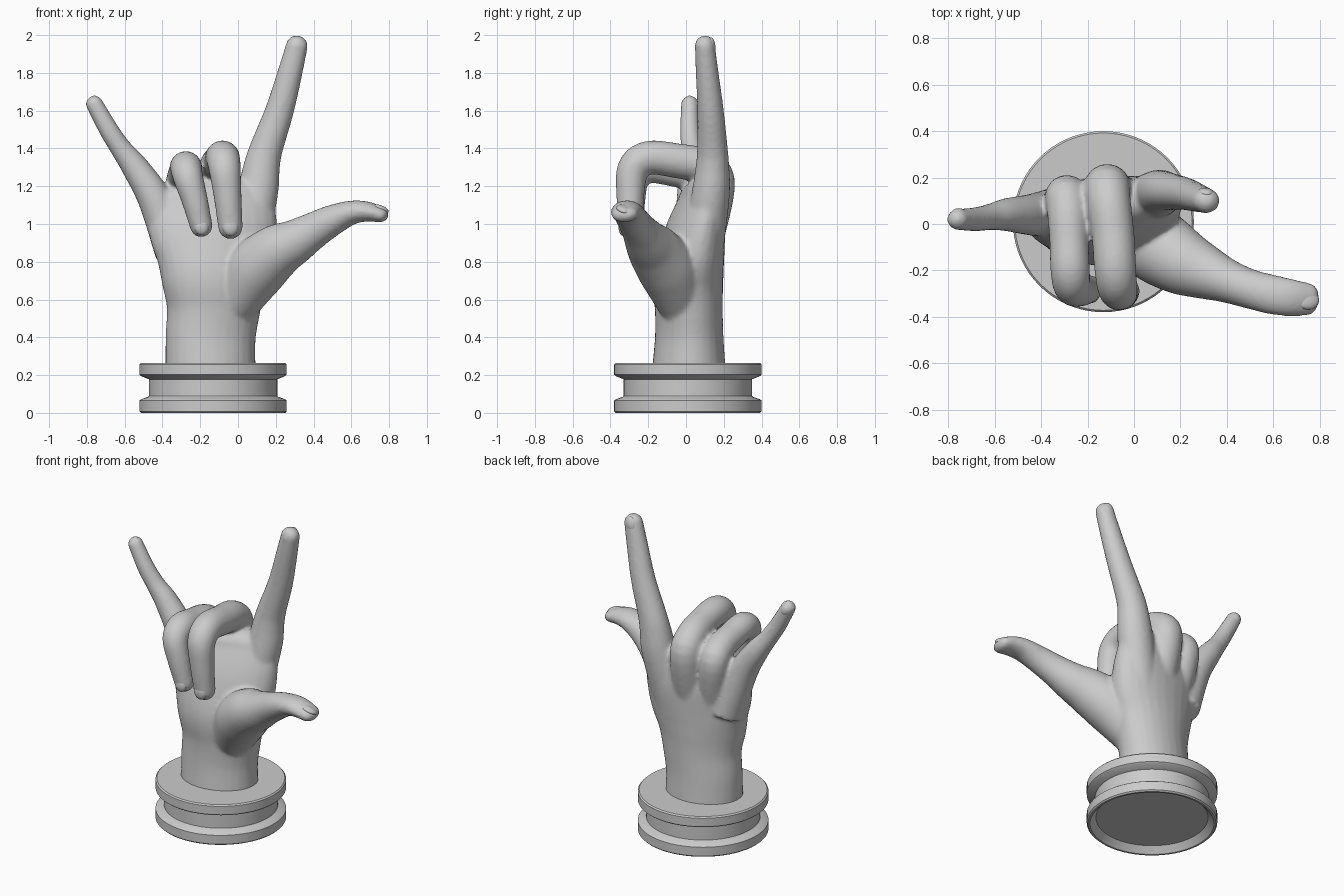
import bpy, bmesh, math
from mathutils import Vector

cube = bpy.data.objects.get("Cube")
if cube:
    bpy.data.objects.remove(cube, do_unlink=True)

grey = bpy.data.materials.new("plain grey")
grey.use_nodes = True
COLOR = (0.6, 0.6, 0.6, 1)
grey.diffuse_color = COLOR
grey.node_tree.nodes["Principled BSDF"].inputs["Base Color"].default_value = COLOR


def make_object(name, bm):
    bmesh.ops.recalc_face_normals(bm, faces=bm.faces)
    mesh = bpy.data.meshes.new(name)
    bm.to_mesh(mesh)
    bm.free()
    mesh.materials.append(grey)
    obj = bpy.data.objects.new(name, mesh)
    bpy.context.collection.objects.link(obj)
    return obj


def smooth_path(points, steps=5):
    """Catmull-Rom interpolation of whole sections (position and radii)."""
    rows = [points[0]] + points + [points[-1]]
    out = []
    for p0, p1, p2, p3 in zip(rows, rows[1:], rows[2:], rows[3:]):
        for i in range(steps):
            t = i / steps
            out.append([b + 0.5 * t * (c - a + t * (2*a - 5*b + 4*c - d + t * (3*(b - c) + d - a)))
                        for a, b, c, d in zip(p0, p1, p2, p3)])
    return out + [list(points[-1])]


def limb(bm, points, wide, flat=1.0, sides=28):
    """Elliptical loft with a flat start and a rounded end; wide is the direction of the first radius."""
    points = [p if len(p) == 5 else (*p, p[3] * flat) for p in points]
    path = smooth_path(points)
    centers = [Vector(p[:3]) for p in path]
    tangents = [(centers[min(i + 1, len(path) - 1)] - centers[max(i - 1, 0)]).normalized()
                for i in range(len(path))]
    radii = [(p[3], p[4]) for p in path]
    end, tip, (a, b) = centers[-1], tangents[-1], radii[-1]
    for k in range(1, 7):
        ang = k / 6 * math.radians(84)
        centers.append(end + tip * min(a, b) * math.sin(ang))
        tangents.append(tip)
        radii.append((a * math.cos(ang), b * math.cos(ang)))
    rings = []
    for c, t, (a, b) in zip(centers, tangents, radii):
        u = Vector(wide)
        u = (u - t * u.dot(t)).normalized()
        v = t.cross(u)
        rings.append([bm.verts.new(c + u * a * math.cos(s * math.tau / sides)
                                   + v * b * math.sin(s * math.tau / sides)) for s in range(sides)])
    for r0, r1 in zip(rings, rings[1:]):
        for s in range(sides):
            n = (s + 1) % sides
            bm.faces.new((r0[s], r0[n], r1[n], r1[s]))
    bm.faces.new(rings[0][::-1])
    bm.faces.new(rings[-1])


# Hand: overlapping limbs fused into one skin
hand = bmesh.new()
# wrist and palm
limb(hand, [(-.145, .015, .22, .24, .195), (-.145, .017, .4, .24, .18), (-.13, .015, .55, .25, .178),
            (-.125, .01, .7, .285, .185), (-.12, .03, .85, .325, .17), (-.135, .055, 1.0, .345, .145),
            (-.15, .075, 1.13, .335, .105)], (1, .15, 0))
# index finger
limb(hand, [(.02, .08, .8, .12), (.1, .13, 1.15, .11), (.125, .14, 1.3, .097), (.15, .14, 1.4, .088),
            (.22, .13, 1.6, .076), (.275, .112, 1.8, .066), (.312, .1, 1.945, .058)], (1, 0, 0), .92)
# little finger
limb(hand, [(-.33, .05, .85, .11), (-.44, .04, 1.13, .09), (-.545, .04, 1.3, .072), (-.62, .03, 1.4, .057),
            (-.685, .02, 1.5, .052), (-.76, .02, 1.635, .046)], (1, 0, 0))
# curled middle finger
limb(hand, [(-.1, .07, .85, .11), (-.115, .16, 1.2, .1), (-.11, .1, 1.3, .096), (-.09, -.05, 1.335, .092),
            (-.08, -.2, 1.35, .09), (-.07, -.28, 1.29, .085), (-.055, -.295, 1.15, .074),
            (-.04, -.29, .985, .065)], (1, 0, 0))
# curled ring finger
limb(hand, [(-.24, .05, .85, .1), (-.29, .12, 1.17, .092), (-.285, .06, 1.25, .09), (-.28, -.08, 1.285, .084),
            (-.275, -.2, 1.3, .085), (-.265, -.27, 1.25, .08), (-.23, -.285, 1.13, .07),
            (-.195, -.28, .99, .06)], (1, 0, 0))
# thumb
limb(hand, [(-.02, -.02, .58, .13, .13), (.09, -.09, .75, .16, .16), (.2, -.16, .85, .145, .145),
            (.3, -.205, .905, .12, .12), (.4, -.245, .965, .095, .098), (.5, -.28, 1.02, .085, .082),
            (.6, -.305, 1.06, .085, .064), (.68, -.318, 1.066, .08, .054), (.755, -.325, 1.05, .07, .042)],
     (.3, 1, 0))
hand_obj = make_object("hand", hand)
remesh = hand_obj.modifiers.new("fuse", "REMESH")
remesh.mode = "VOXEL"
remesh.voxel_size = 0.012
remesh.use_smooth_shade = True
relax = hand_obj.modifiers.new("relax", "SMOOTH")
relax.factor = 0.5
relax.iterations = 7


# Fingernails: thin shells barely proud of the skin
def nail(name, center, along, out, length, width):
    y = Vector(along).normalized()
    z = Vector(out)
    z = (z - y * z.dot(y)).normalized()
    x = y.cross(z)
    bm = bmesh.new()
    bmesh.ops.create_uvsphere(bm, u_segments=20, v_segments=12, radius=1)
    for v in bm.verts:
        v.co = Vector(center) + x * v.co.x * width + y * v.co.y * length + z * v.co.z * .022
    for f in bm.faces:
        f.smooth = True
    make_object(name, bm)


nail("index_nail", (.308, .134, 1.94), (.25, -.1, 1), (0, 1, 0), .05, .036)
nail("little_nail", (-.755, .046, 1.625), (-.5, 0, 1), (0, 1, 0), .04, .03)
nail("thumb_nail", (.745, -.325, 1.077), (1, -.1, -.25), (0, .3, 1), .055, .045)
nail("middle_nail", (-.041, -.335, .985), (.1, 0, -1), (0, -1, 0), .048, .042)
nail("ring_nail", (-.194, -.32, .985), (.2, 0, -1), (0, -1, 0), .044, .038)

# Grooved round stand with a shallow recess underneath
profile = [(0, .04), (.335, .04), (.37, 0), (.382, 0), (.39, .008), (.39, .066), (.382, .072), (.345, .085),
           (.34, .09), (.34, .178), (.382, .195), (.39, .202), (.39, .257), (.382, .265), (0, .265)]
bm = bmesh.new()
verts = [bm.verts.new((r, 0, z)) for r, z in profile]
edges = [bm.edges.new(pair) for pair in zip(verts, verts[1:])]
bmesh.ops.spin(bm, geom=verts + edges, cent=(0, 0, 0), axis=(0, 0, 1), angle=math.tau, steps=72)
bmesh.ops.remove_doubles(bm, verts=bm.verts, dist=1e-4)
stand = make_object("round_stand", bm)
stand.location = (-.132, .01, 0)
bpy.ops.object.select_all(action="DESELECT")
stand.select_set(True)
bpy.context.view_layer.objects.active = stand
bpy.ops.object.shade_smooth_by_angle(angle=math.radians(25))
